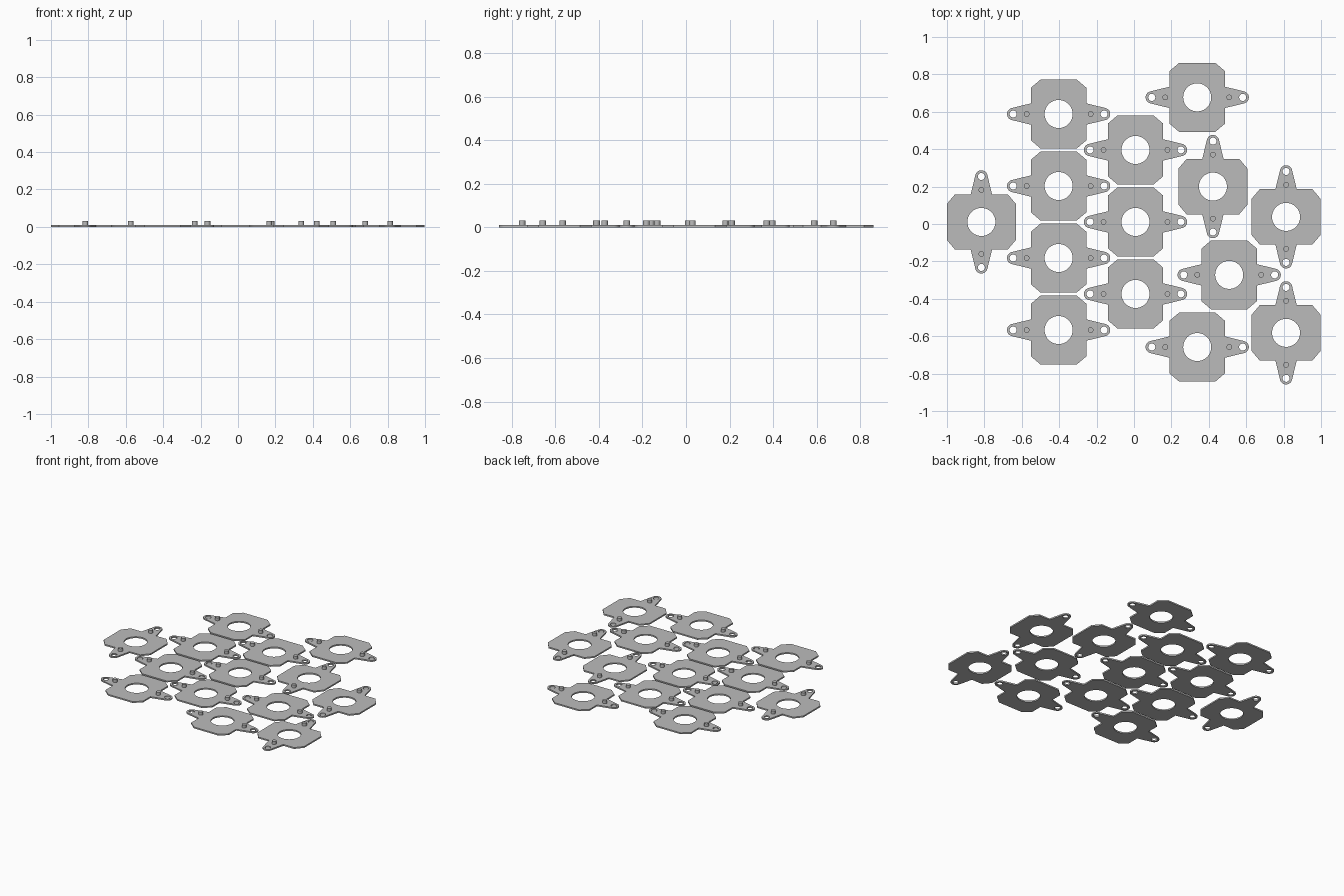
import bpy, bmesh, math
from mathutils import Vector

if "Cube" in bpy.data.objects:
    bpy.data.objects.remove(bpy.data.objects["Cube"])

PLATE_H, PIN_H = 0.010, 0.031
BODY_X, BODY_Y, CHAMFER = 0.148, 0.185, 0.052
EAR_X, EAR_R, EAR_BASE = 0.243, 0.033, 0.057
PIN_X, PIN_R = 0.171, 0.015

grey = bpy.data.materials.new("light grey")
grey.diffuse_color = (0.5, 0.5, 0.5, 1)
grey.use_nodes = True
grey.node_tree.nodes["Principled BSDF"].inputs["Base Color"].default_value = grey.diffuse_color


def ring(cx, r, n):
    return [(cx + r * math.cos(2 * math.pi * i / n), r * math.sin(2 * math.pi * i / n))
            for i in range(n)]


def outline():
    # upper right quarter: rounded ear, flared neck, chamfered body corner
    tangent = math.radians(75)
    q = [(EAR_X + EAR_R * math.cos(tangent * i / 6), EAR_R * math.sin(tangent * i / 6))
         for i in range(7)]
    q += [(BODY_X, EAR_BASE), (BODY_X, BODY_Y - CHAMFER * 0.85),
          (BODY_X - CHAMFER, BODY_Y)]
    half = q + [(-x, y) for x, y in reversed(q)]
    return half + [(x, -y) for x, y in reversed(half[1:-1])]


def extruded(name, loops, z0, z1):
    # fill the first loop, leaving the others as holes, then give it thickness
    bm = bmesh.new()
    edges = []
    for pts in loops:
        vs = [bm.verts.new((x, y, z0)) for x, y in pts]
        edges += [bm.edges.new((vs[i - 1], vs[i])) for i in range(len(vs))]
    bmesh.ops.triangle_fill(bm, edges=edges, use_beauty=True, normal=Vector((0, 0, 1)))
    res = bmesh.ops.extrude_face_region(bm, geom=bm.faces[:], use_keep_orig=True)
    top = [g for g in res["geom"] if isinstance(g, bmesh.types.BMVert)]
    bmesh.ops.translate(bm, verts=top, vec=(0, 0, z1 - z0))
    bmesh.ops.recalc_face_normals(bm, faces=bm.faces[:])
    bmesh.ops.dissolve_limit(bm, angle_limit=0.01, verts=bm.verts[:], edges=bm.edges[:])
    me = bpy.data.meshes.new(name)
    bm.to_mesh(me)
    bm.free()
    me.materials.append(grey)
    return me


plate_mesh = extruded("flange_plate", [outline(), ring(0, 0.075, 40),
                                       ring(EAR_X, 0.019, 20), ring(-EAR_X, 0.019, 20)],
                      0, PLATE_H)
pin_mesh = extruded("locating_pin", [ring(0, PIN_R, 20)], PLATE_H, PIN_H)


def place(name, mesh, x, y, turn, parent=None):
    ob = bpy.data.objects.new(name, mesh)
    bpy.context.collection.objects.link(ob)
    ob.location = (x, y, 0)
    ob.rotation_euler.z = turn
    ob.parent = parent
    bpy.ops.object.select_all(action='DESELECT')
    ob.select_set(True)
    bpy.context.view_layer.objects.active = ob
    bpy.ops.object.shade_smooth_by_angle(angle=math.radians(30))
    return ob


# nested layout: ears along x, then ears along y
flat = [(-0.403, 0.588 - 0.385 * i) for i in range(4)]
flat += [(0.008, 0.396 - 0.385 * i) for i in range(3)]
flat += [(0.338, 0.677), (0.338, -0.658), (0.509, -0.272)]
upright = [(-0.816, 0.011), (0.422, 0.200), (0.813, 0.038), (0.813, -0.582)]

for turn, spots in ((0, flat), (math.pi / 2, upright)):
    for x, y in spots:
        plate = place("flange_plate", plate_mesh, x, y, turn)
        for side in (-1, 1):
            place("locating_pin", pin_mesh, side * PIN_X, 0, 0, plate)
